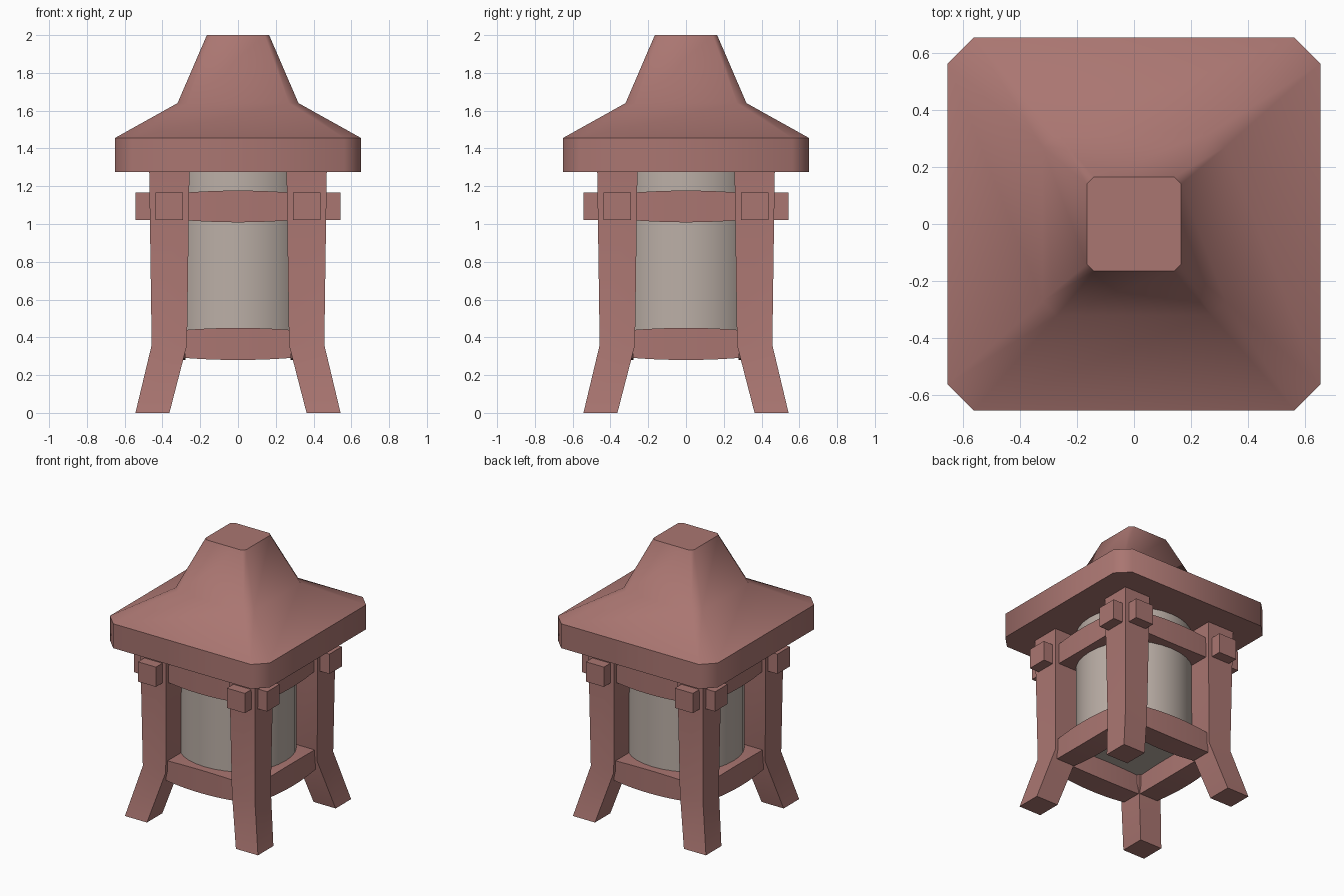
import bpy, bmesh, math
from mathutils import Matrix

if "Cube" in bpy.data.objects:
    bpy.data.objects.remove(bpy.data.objects["Cube"], do_unlink=True)


def material(name, rgb):
    m = bpy.data.materials.new(name)
    m.use_nodes = True
    m.diffuse_color = (*rgb, 1)
    m.node_tree.nodes["Principled BSDF"].inputs["Base Color"].default_value = (*rgb, 1)
    return m


WOOD = material("red_brown_wood", (0.40, 0.18, 0.165))
PAPER = material("warm_grey_paper", (0.50, 0.43, 0.385))


def loft(name, rings, mat, turn=0, angle=50):
    """Skin equal-length rings of points, cap both ends, turn about z."""
    bm = bmesh.new()
    loops = [[bm.verts.new(p) for p in ring] for ring in rings]
    n = len(loops[0])
    for a, b in zip(loops, loops[1:]):
        for i in range(n):
            j = (i + 1) % n
            bm.faces.new((a[i], a[j], b[j], b[i]))
    bm.faces.new(loops[0])
    bm.faces.new(loops[-1])
    bm.transform(Matrix.Rotation(turn, 4, "Z"))
    bmesh.ops.recalc_face_normals(bm, faces=bm.faces)
    mesh = bpy.data.meshes.new(name)
    bm.to_mesh(mesh)
    bm.free()
    mesh.materials.append(mat)
    ob = bpy.data.objects.new(name, mesh)
    bpy.context.collection.objects.link(ob)
    bpy.ops.object.select_all(action="DESELECT")
    ob.select_set(True)
    bpy.context.view_layer.objects.active = ob
    bpy.ops.object.shade_smooth_by_angle(angle=math.radians(angle))
    return ob


def chamfered_square(half, cut, z):
    k = half - cut
    return [(half, -k, z), (half, k, z), (k, half, z), (-k, half, z),
            (-half, k, z), (-half, -k, z), (-k, -half, z), (k, -half, z)]


def corner_square(inner, outer, z):
    return [(inner, inner, z), (outer, inner, z), (outer, outer, z), (inner, outer, z)]


def rail_section(x, y, z, half):
    return [(x, y - half, z - half), (x, y + half, z - half),
            (x, y + half, z + half), (x, y - half, z + half)]


def rail(name, z, half, tip, turn):
    """Rail that swells slightly between the posts."""
    span, swell, steps = 0.28, 0.011, 10
    rings = []
    for i in range(steps + 1):
        t = 2 * i / steps - 1
        rings.append(rail_section(span * t, -0.363, z, half + swell * (1 - t * t)))
    if tip > span:
        rings = ([rail_section(-tip, -0.363, z, half)] + rings
                 + [rail_section(tip, -0.363, z, half)])
    loft(name, rings, WOOD, turn)


# Flared roof with cut corners
loft("roof", [chamfered_square(*s) for s in (
    (0.652, 0.09, 1.275), (0.652, 0.09, 1.455),
    (0.32, 0.05, 1.64), (0.165, 0.025, 2.0))], WOOD)

# Paper drum
circle = [(0.39 * math.cos(a), 0.39 * math.sin(a))
          for a in (math.tau * i / 32 for i in range(32))]
loft("paper_shade", [[(x, y, z) for x, y in circle] for z in (0.43, 1.29)], PAPER)

# Splayed posts and rails on all four sides
for i, side in enumerate(("front", "right", "back", "left")):
    turn = -i * math.pi / 2
    loft(side + "_post", [corner_square(*s) for s in (
        (0.363, 0.543, 0), (0.27, 0.457, 0.36), (0.257, 0.47, 1.28))], WOOD, turn)
    rail(side + "_lower_rail", 0.365, 0.074, 0.28, turn)
    rail(side + "_upper_rail", 1.093, 0.073, 0.543, turn)
